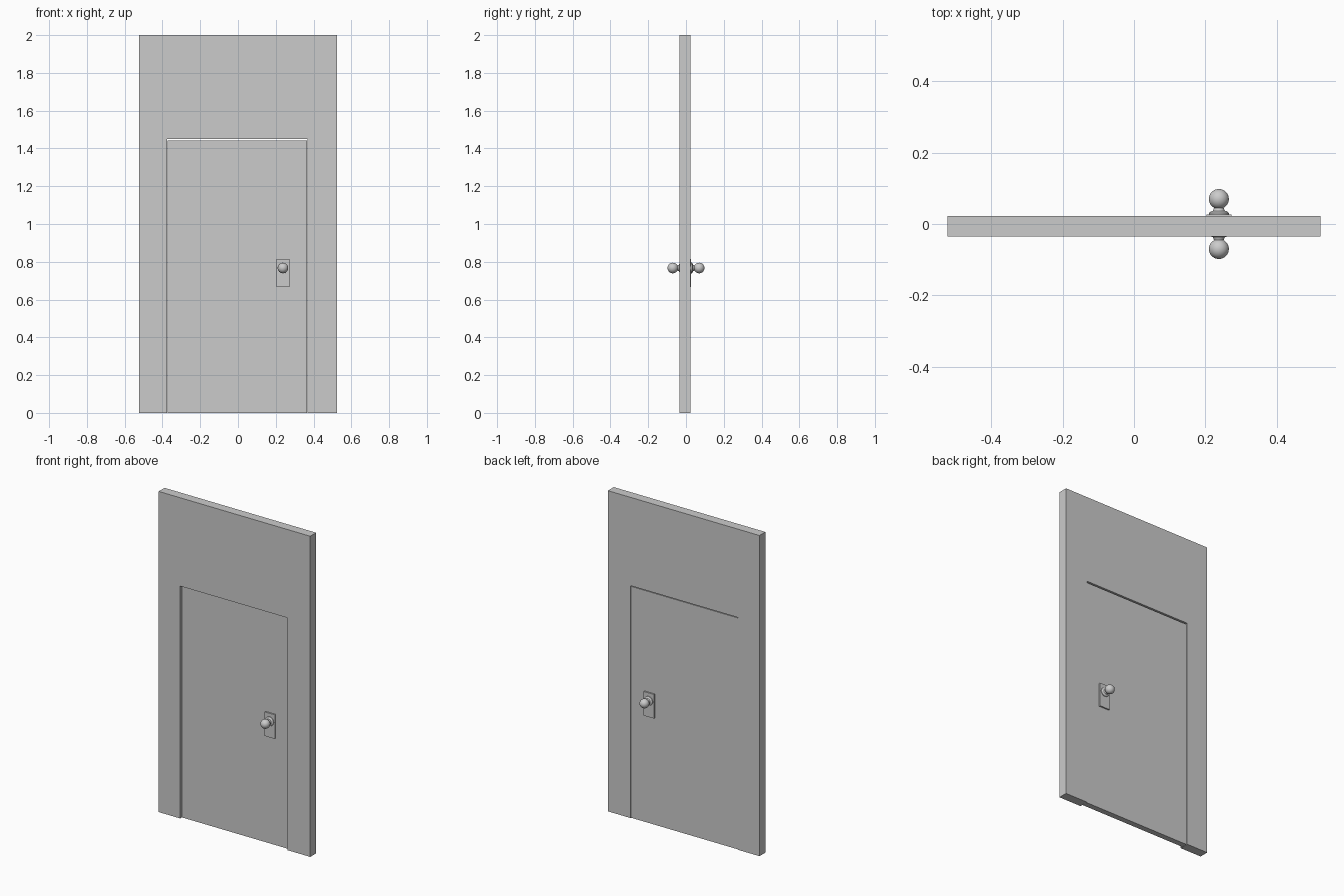
import bpy, bmesh, math
from mathutils import Matrix

if "Cube" in bpy.data.objects:
    bpy.data.objects.remove(bpy.data.objects["Cube"])

KX, KZ = 0.238, 0.767           # knob axis position


def new_object(name, bm):
    bmesh.ops.recalc_face_normals(bm, faces=bm.faces)
    mesh = bpy.data.meshes.new(name)
    bm.to_mesh(mesh)
    bm.free()
    ob = bpy.data.objects.new(name, mesh)
    bpy.context.collection.objects.link(ob)
    return ob


def extruded(name, outline, y0, y1):
    """Flat XZ outline given thickness along y."""
    bm = bmesh.new()
    face = bm.faces.new([bm.verts.new((x, y0, z)) for x, z in outline])
    ext = bmesh.ops.extrude_face_region(bm, geom=[face])
    verts = [g for g in ext["geom"] if isinstance(g, bmesh.types.BMVert)]
    bmesh.ops.translate(bm, vec=(0, y1 - y0, 0), verts=verts)
    return new_object(name, bm)


def rect(x0, x1, z0, z1):
    return [(x0, z0), (x1, z0), (x1, z1), (x0, z1)]


def knob(name, side):
    """Lathed rose, neck and ball; side is -1 front, +1 back."""
    profile = [(0.0, 0.026), (0.028, 0.026), (0.028, 0.031), (0.023, 0.035),
               (0.017, 0.037), (0.015, 0.041), (0.0135, 0.046)]
    r, c = 0.028, 0.070
    start = math.asin(0.0135 / r)
    for i in range(15):
        a = start + (math.pi - start) * i / 14
        profile.append((r * math.sin(a), c - r * math.cos(a)))
    bm = bmesh.new()
    verts = [bm.verts.new((rad, side * y, 0)) for rad, y in profile]
    edges = [bm.edges.new(p) for p in zip(verts, verts[1:])]
    bmesh.ops.spin(bm, geom=verts + edges, cent=(0, 0, 0), axis=(0, 1, 0),
                   angle=math.tau, steps=32)
    bmesh.ops.remove_doubles(bm, verts=bm.verts, dist=1e-5)
    bmesh.ops.transform(bm, matrix=Matrix.Translation((KX, 0, KZ)), verts=bm.verts)
    ob = new_object(name, bm)
    bpy.ops.object.select_all(action='DESELECT')
    ob.select_set(True)
    bpy.context.view_layer.objects.active = ob
    bpy.ops.object.shade_smooth_by_angle(angle=math.radians(35))


# Wall surround with the doorway cut as a notch in its outline
W, L, R, T = 0.523, -0.375, 0.367, 1.449
extruded("wall_surround",
         [(-W, 0), (L, 0), (L, T), (R, T), (R, 0), (W, 0), (W, 2), (-W, 2)],
         -0.035, 0.023)

# Door leaf, set back from both wall faces
extruded("door_leaf", rect(L + 0.001, R - 0.001, 0, T - 0.006), -0.018, 0.018)

# Lock plates and knobs on both sides
for label, side in (("front", -1), ("back", 1)):
    extruded(label + "_lock_plate", rect(KX - 0.035, KX + 0.035, 0.666, 0.816),
             side * 0.018, side * 0.027)
    knob(label + "_knob", side)
